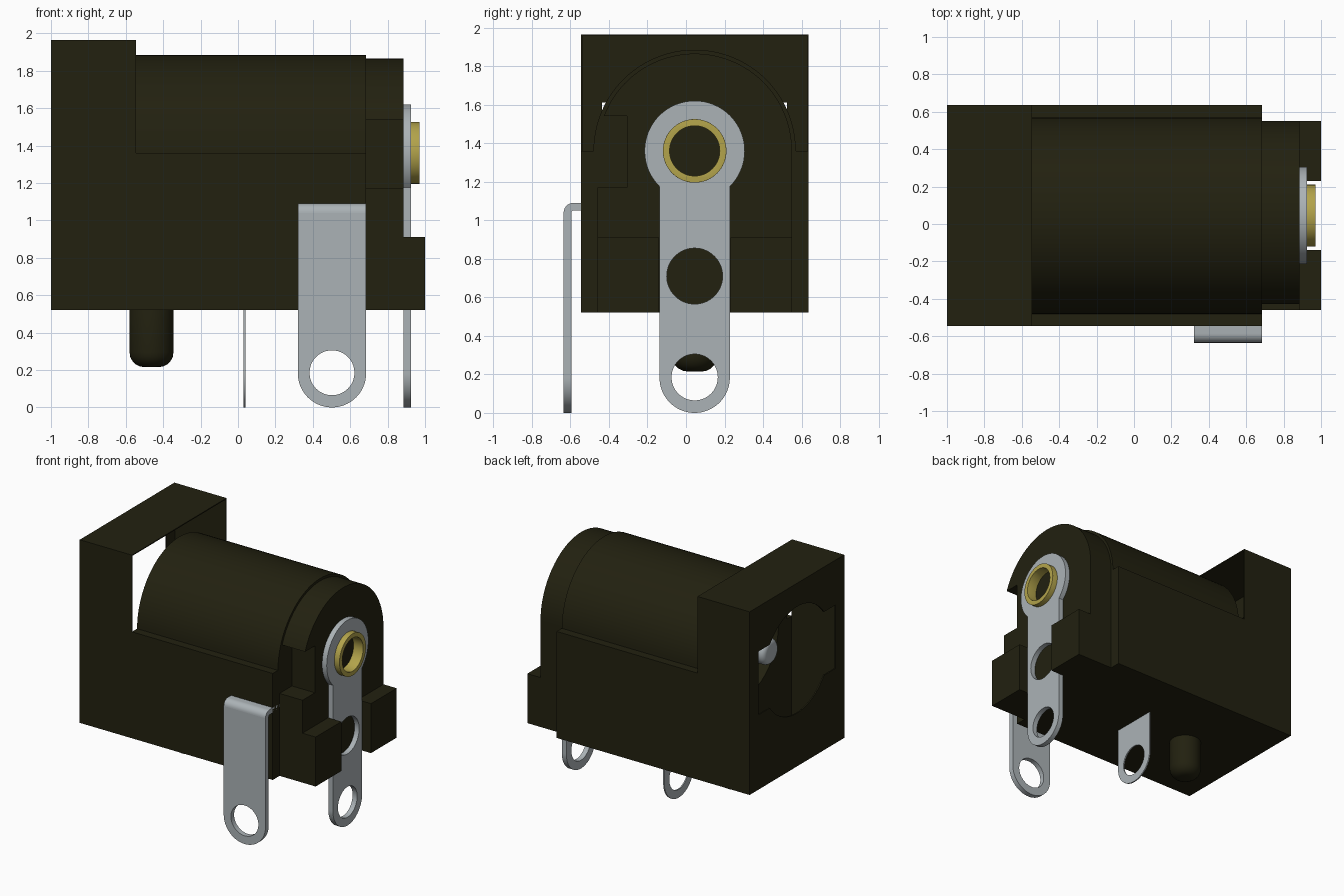
import bpy
from math import pi, sin, cos, asin, acos, radians

cube = bpy.data.objects.get("Cube")
if cube:
    bpy.data.objects.remove(cube, do_unlink=True)


def material(name, color, metallic=0.0):
    m = bpy.data.materials.new(name)
    m.use_nodes = True
    m.diffuse_color = (*color, 1)
    bsdf = m.node_tree.nodes["Principled BSDF"]
    bsdf.inputs["Base Color"].default_value = (*color, 1)
    bsdf.inputs["Roughness"].default_value = 0.6
    return m


BLACK = material("dark plastic", (0.016, 0.015, 0.005))
STEEL = material("pale steel", (0.41, 0.45, 0.47))
BRASS = material("brass", (0.45, 0.37, 0.07))

# Shared axis of the barrel, and terminal half width
CY, CZ = 0.045, 1.36
HALF = 0.1825
ALONG_X = (pi / 2, 0, pi / 2)   # outline in y, z
ALONG_Y = (pi / 2, 0, 0)        # outline in x, z


def arc(a, b, r, start, end, n=48):
    return [(a + r * cos(start + (end - start) * i / n),
             b + r * sin(start + (end - start) * i / n)) for i in range(n + 1)]


def circle(a, b, r):
    return arc(a, b, r, 0, 2 * pi, 64)[:-1]


def rect(a0, a1, b0, b1):
    return [(a0, b0), (a1, b0), (a1, b1), (a0, b1)]


def finish(ob, mat, bevel=0):
    ob.data.materials.clear()
    ob.data.materials.append(mat)
    if bevel:
        mod = ob.modifiers.new("rounding", "BEVEL")
        mod.width = bevel
        mod.segments = 5
        mod.limit_method = "ANGLE"
        mod.angle_limit = radians(50)
        bpy.ops.object.modifier_apply(modifier=mod.name)
    bpy.ops.object.shade_smooth_by_angle(angle=radians(30))


def prism(name, outlines, lo, hi, mat, axis=ALONG_X, bevel=0):
    """Extrude an outline, with any further outlines as holes, from lo to hi."""
    cu = bpy.data.curves.new(name, "CURVE")
    cu.dimensions = "2D"
    cu.fill_mode = "BOTH"
    cu.extrude = (hi - lo) / 2
    for pts in outlines:
        sp = cu.splines.new("POLY")
        sp.points.add(len(pts) - 1)
        for p, (a, b) in zip(sp.points, pts):
            p.co = (a, b, 0, 1)
        sp.use_cyclic_u = True
    ob = bpy.data.objects.new(name, cu)
    bpy.context.collection.objects.link(ob)
    ob.rotation_euler = axis
    mid = (lo + hi) / 2
    ob.location = (mid, 0, 0) if axis == ALONG_X else (0, mid, 0)
    bpy.ops.object.select_all(action="DESELECT")
    ob.select_set(True)
    bpy.context.view_layer.objects.active = ob
    bpy.ops.object.convert(target="MESH")
    ob = bpy.context.object
    # Weld the caps to the sides
    weld = ob.modifiers.new("weld", "WELD")
    weld.merge_threshold = 0.0005
    bpy.ops.object.modifier_apply(modifier=weld.name)
    finish(ob, mat, bevel)
    return ob


def rod(name, r, depth, loc, rot, mat, bevel):
    bpy.ops.mesh.primitive_cylinder_add(vertices=48, radius=r, depth=depth,
                                        location=loc, rotation=rot)
    ob = bpy.context.object
    ob.name = name
    finish(ob, mat, bevel)


# Hollow head, open at the rear, with a keyed plug opening
outer = rect(-0.545, 0.635, 0.52, 1.965)
inner = rect(-0.537, 0.627, 0.528, 1.957)
R, KEY_Y, KEY_Z = 0.42, 0.48, 0.25
t = asin(KEY_Z / R)
opening = (arc(CY, CZ, R, t, pi - t)
           + [(CY - KEY_Y, CZ + KEY_Z), (CY - KEY_Y, CZ - KEY_Z)]
           + arc(CY, CZ, R, pi + t, 2 * pi - t)
           + [(CY + KEY_Y, CZ - KEY_Z), (CY + KEY_Y, CZ + KEY_Z)])
prism("head_walls", [outer, inner], -0.99, -0.545, BLACK)
prism("head_front_plate", [outer, opening], -1.0, -0.99, BLACK)

# Arched body with a blind bore
body = ([(-0.545, 0.52), (0.635, 0.52), (0.635, CZ)]
        + arc(CY, CZ, 0.525, 0, pi) + [(-0.545, CZ)])
prism("body_barrel", [body, circle(CY, CZ, R)], -0.545, 0.45, BLACK)
prism("body_rear", [body], 0.45, 0.685, BLACK)

# Rear flange with a side notch
flange = ([(-0.46, 0.52), (0.55, 0.52)]
          + arc(CY, CZ, 0.505, 0, pi - asin(0.18 / 0.505))
          + [(-0.305, 1.54), (-0.305, 1.17), (-0.46, 1.17)])
prism("rear_flange", [flange], 0.685, 0.885, BLACK)

# Rear blocks either side of the terminal
for name, y0, y1 in (("right_rear_block", -0.46, -0.14),
                     ("left_rear_block", 0.23, 0.55)):
    prism(name, [rect(y0, y1, 0.52, 0.91)], 0.885, 1.0, BLACK)

# Locating peg
rod("locating_peg", 0.1175, 0.385, (-0.4625, CY, 0.4075), (0, 0, 0), BLACK, 0.08)


def tab(c, top):
    """Straight solder tab outline, rounded at the bottom."""
    return arc(c, HALF, HALF, pi, 2 * pi) + [(c + HALF, top), (c - HALF, top)]


# Rear terminal with a ring end
a = acos(HALF / 0.26)
ring_tab = arc(CY, HALF, HALF, pi, 2 * pi) + arc(CY, CZ, 0.26, -a, pi + a)
prism("rear_terminal", [ring_tab, circle(CY, 0.185, 0.12),
                        circle(CY, 0.71, 0.145), circle(CY, CZ, 0.14)],
      0.885, 0.925, STEEL)

# Middle terminal under the body
prism("middle_terminal", [tab(CY, 0.54), circle(CY, 0.185, 0.12)],
      0.03, 0.04, STEEL)

# Side terminal, bent into the body at the top
SX = 0.5025
prism("side_terminal", [tab(SX, 1.04), circle(SX, 0.185, 0.12)],
      -0.635, -0.595, STEEL, ALONG_Y)
bend = (arc(-0.585, 1.04, 0.05, pi, pi / 2, 10)
        + [(-0.4, 1.09), (-0.4, 1.05)]
        + arc(-0.585, 1.04, 0.01, pi / 2, pi, 6))
prism("side_terminal_bend", [bend], SX - HALF, SX + HALF, STEEL)

# Centre pin and its hollow rivet
rod("centre_pin", 0.1, 1.26, (-0.15, CY, CZ), (0, pi / 2, 0), STEEL, 0.04)
prism("rivet", [circle(CY, CZ, 0.165), circle(CY, CZ, 0.13)],
      0.886, 0.97, BRASS, bevel=0.012)
